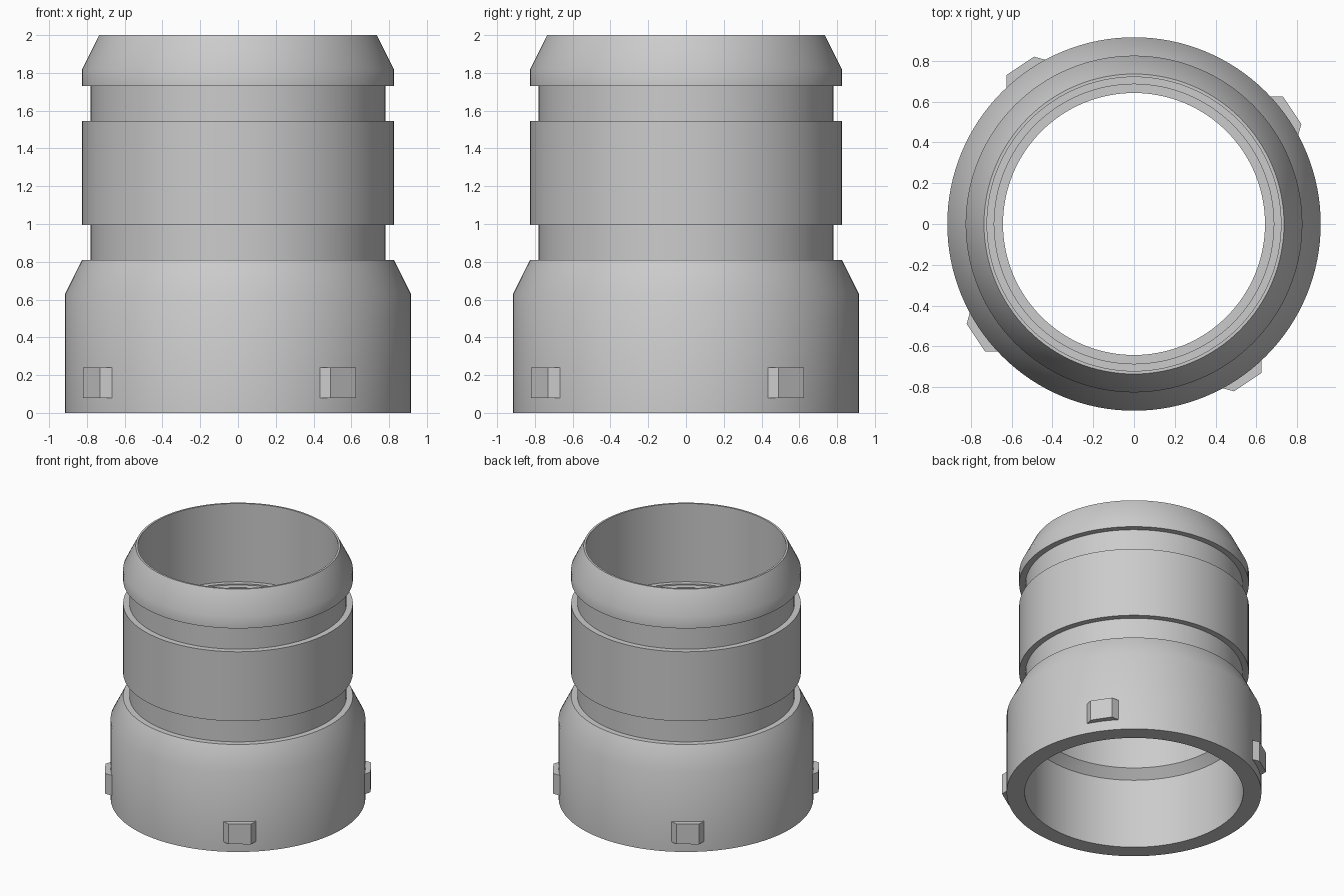
import bpy, bmesh
from math import radians, tau
from mathutils import Matrix

cube = bpy.data.objects.get("Cube")
if cube:
    bpy.data.objects.remove(cube)

grey = bpy.data.materials.new("light_grey")
grey.use_nodes = True
COLOUR = (0.6, 0.6, 0.6, 1)
grey.diffuse_color = COLOUR
grey.node_tree.nodes["Principled BSDF"].inputs["Base Color"].default_value = COLOUR


def finish(bm, name):
    """Turn a bmesh into a named, coloured object."""
    bmesh.ops.recalc_face_normals(bm, faces=bm.faces)
    mesh = bpy.data.meshes.new(name)
    bm.to_mesh(mesh)
    bm.free()
    mesh.materials.append(grey)
    obj = bpy.data.objects.new(name, mesh)
    bpy.context.collection.objects.link(obj)
    return obj


def lathe(name, profile, steps=128):
    """Revolve a closed (radius, height) profile about the z axis."""
    bm = bmesh.new()
    verts = [bm.verts.new((r, 0, z)) for r, z in profile]
    edges = [bm.edges.new((a, b)) for a, b in zip(verts, verts[1:] + verts[:1])]
    bmesh.ops.spin(bm, geom=verts + edges, cent=(0, 0, 0), axis=(0, 0, 1),
                   angle=tau, steps=steps, use_merge=True)
    bmesh.ops.remove_doubles(bm, verts=bm.verts, dist=0.0005)
    return finish(bm, name)


# Socket, two grooves and tapered spigot on the outside; stepped bore inside
outside = [(0.915, 0), (0.915, 0.63), (0.825, 0.81), (0.78, 0.81), (0.78, 0.995),
           (0.825, 0.995), (0.825, 1.545), (0.78, 1.545), (0.78, 1.73),
           (0.825, 1.73), (0.825, 1.82), (0.735, 2)]
bore = [(0.72, 2), (0.72, 1.38), (0.685, 1.38), (0.685, 1.37), (0.642, 1.37),
        (0.642, 1.17), (0.72, 1.17), (0.72, 0.62), (0.785, 0.555), (0.785, 0)]
body = lathe("coupling_body", outside + bore)
bpy.context.view_layer.objects.active = body
body.select_set(True)
bpy.ops.object.shade_smooth_by_angle(angle=radians(30))
body.select_set(False)

# Four locking lugs around the socket, rooted inside its wall
lug_outline = [(0.625, -0.6), (0.625, -0.73), (0.49, -0.82), (0.435, -0.805), (0.44, -0.73)]
for i, place in enumerate(("front_left", "back_left", "back_right", "front_right")):
    bm = bmesh.new()
    base = bm.faces.new([bm.verts.new((x, y, 0.08)) for x, y in lug_outline])
    top = bmesh.ops.extrude_face_region(bm, geom=[base])["geom"]
    bmesh.ops.translate(bm, vec=(0, 0, 0.16),
                        verts=[v for v in top if isinstance(v, bmesh.types.BMVert)])
    bm.transform(Matrix.Rotation(i * tau / 4, 4, "Z"))
    finish(bm, "lug_" + place)
